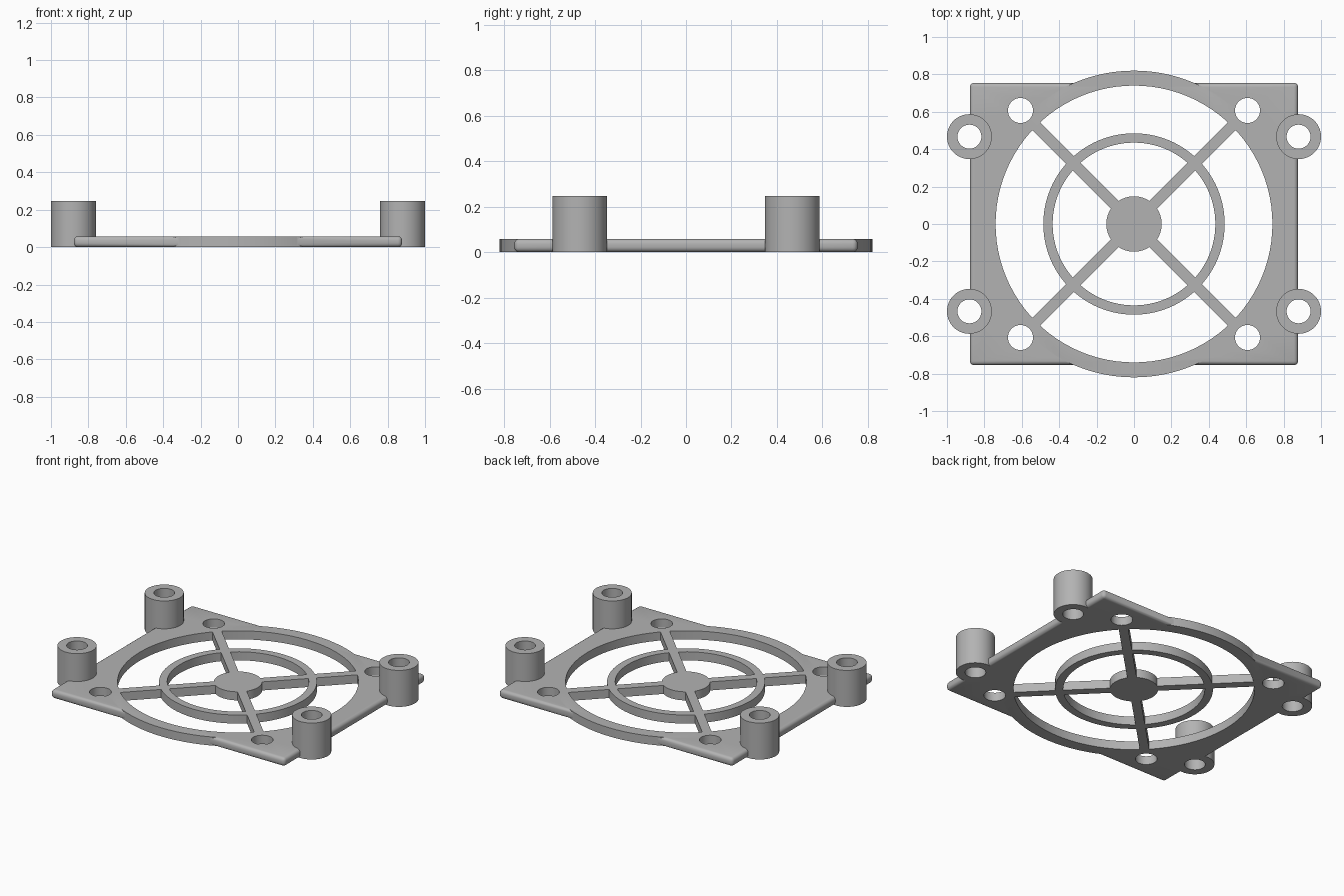
import bpy
import bmesh
from math import radians, pi
from mathutils import Matrix

cube = bpy.data.objects.get("Cube")
if cube:
    bpy.data.objects.remove(cube, do_unlink=True)

THICK = 0.058
BOSS_HEIGHT = 0.247
SIDES = 96

grey = bpy.data.materials.new("plain grey")
grey.use_nodes = True
grey.diffuse_color = (0.45, 0.45, 0.45, 1)
grey.node_tree.nodes["Principled BSDF"].inputs["Base Color"].default_value = grey.diffuse_color


def finish(bm, name):
    mesh = bpy.data.meshes.new(name)
    bm.to_mesh(mesh)
    bm.free()
    mesh.materials.append(grey)
    obj = bpy.data.objects.new(name, mesh)
    bpy.context.collection.objects.link(obj)
    return obj


def disc(name, radius, x=0, y=0, bottom=0, top=THICK, sides=SIDES):
    bm = bmesh.new()
    bmesh.ops.create_cone(bm, cap_ends=True, segments=sides, radius1=radius, radius2=radius,
                          depth=top - bottom,
                          matrix=Matrix.Translation((x, y, (top + bottom) / 2)))
    return finish(bm, name)


def box(name, length, width, angle=0, bevel=0):
    bm = bmesh.new()
    bmesh.ops.create_cube(bm, size=1)
    bmesh.ops.scale(bm, vec=(length, width, THICK), verts=bm.verts)
    if bevel:
        bmesh.ops.bevel(bm, geom=bm.edges[:], offset=bevel, segments=4,
                        profile=0.5, affect='EDGES')
    bmesh.ops.transform(bm, matrix=Matrix.Translation((0, 0, THICK / 2))
                        @ Matrix.Rotation(angle, 4, 'Z'), verts=bm.verts)
    return finish(bm, name)


def combine(target, tool, operation):
    # Apply one boolean and discard its tool
    mod = target.modifiers.new("combine", 'BOOLEAN')
    mod.operation = operation
    mod.solver = 'EXACT'
    mod.object = tool
    bpy.context.view_layer.objects.active = target
    bpy.ops.object.modifier_apply(modifier=mod.name)
    bpy.data.objects.remove(tool, do_unlink=True)


def drill(target, radius, x=0, y=0, sides=SIDES):
    combine(target, disc("drill", radius, x, y, -0.1, 0.5, sides), 'DIFFERENCE')


corners = [(sx, sy) for sx in (-1, 1) for sy in (-1, 1)]
parts = []

# Rounded mounting plate with the round fan rim and screw holes
frame = box("frame", 1.754, 1.51, bevel=0.022)
combine(frame, disc("rim", 0.82), 'UNION')
drill(frame, 0.74)
for sx, sy in corners:
    drill(frame, 0.067, sx * 0.607, sy * 0.607, 48)
    drill(frame, 0.11, sx * 0.88, sy * 0.467, 48)
parts.append(frame)

# Finger guard: inner ring, diagonal spokes and hub
grille = disc("grille", 0.485)
drill(grille, 0.435)
for angle in (pi / 4, -pi / 4):
    combine(grille, box("spoke", 1.49, 0.058, angle), 'UNION')
combine(grille, disc("hub", 0.148), 'UNION')
parts.append(grille)

# Hollow standoffs on the two long sides
for sx, sy in corners:
    x, y = sx * 0.88, sy * 0.467
    name = ("back" if sy > 0 else "front") + ("_left" if sx > 0 else "_right") + "_standoff"
    standoff = disc(name, 0.12, x, y, 0, BOSS_HEIGHT, 64)
    drill(standoff, 0.064, x, y, 48)
    parts.append(standoff)

# Smooth curved walls, crisp edges
bpy.ops.object.select_all(action='DESELECT')
for obj in parts:
    obj.select_set(True)
bpy.context.view_layer.objects.active = frame
bpy.ops.object.shade_smooth_by_angle(angle=radians(30))
